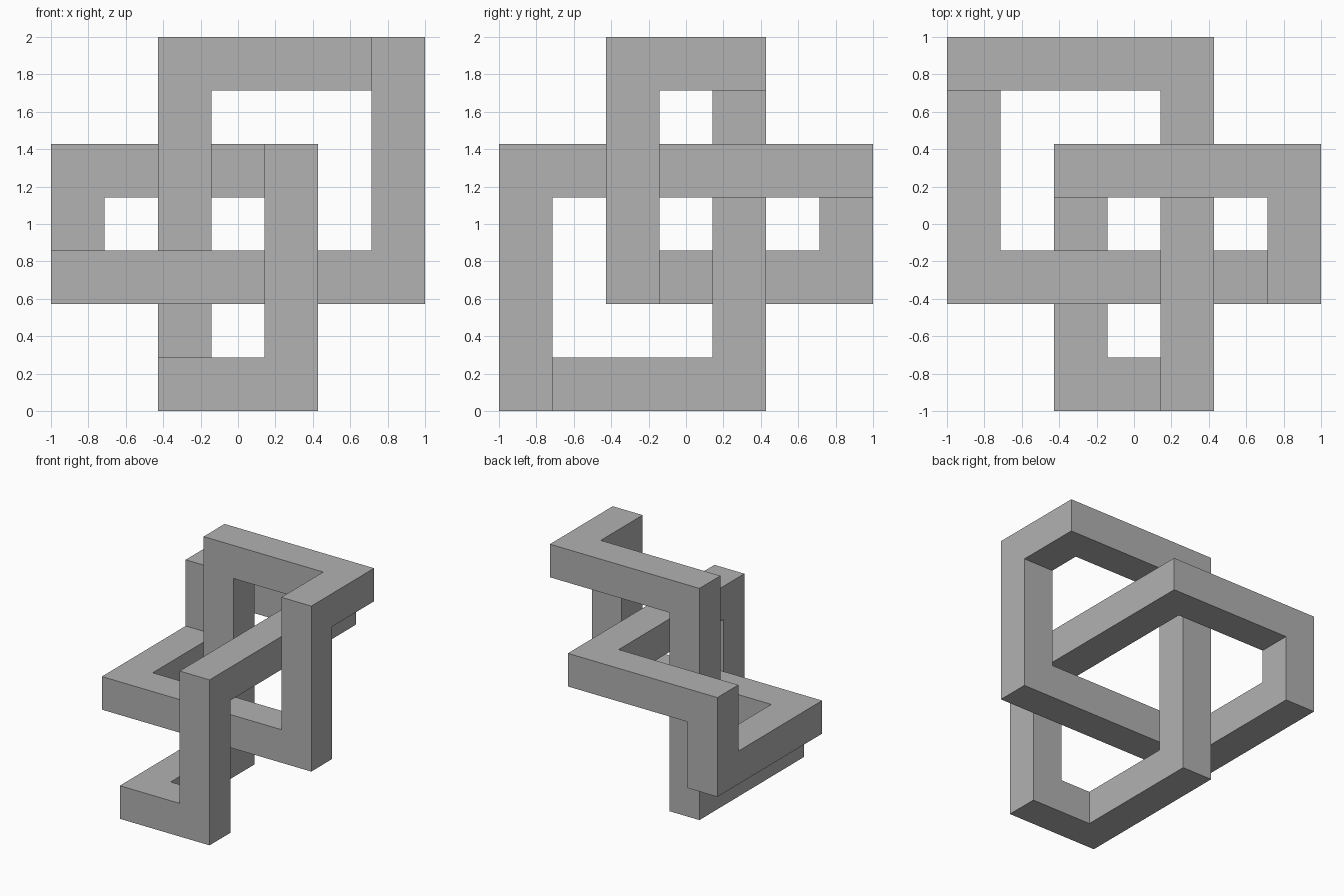
import bpy
import bmesh
from mathutils import Vector

# Remove the default cube
cube = bpy.data.objects.get("Cube")
if cube:
    bpy.data.objects.remove(cube, do_unlink=True)

BAR = 2 / 7          # bar thickness
STEP = 2 * BAR       # lattice spacing, so gaps equal the bar thickness
H = BAR / 2

# Closed trefoil path over a 4 x 4 x 4 lattice
CORNERS = [
    (1, 2, 3), (3, 2, 3), (3, 1, 3), (3, 1, 1),
    (0, 1, 1), (0, 3, 1), (0, 3, 2), (2, 3, 2),
    (2, 0, 2), (2, 0, 0), (1, 0, 0), (1, 2, 0),
]
path = [Vector((x - 1.5, y - 1.5, z)) * STEP + Vector((0, 0, H)) for x, y, z in CORNERS]
n = len(path)
dirs = [(path[(i + 1) % n] - path[i]).normalized() for i in range(n)]


def mitre_ring(bm, corner, along, mitre_normal):
    """Square section of a bar running along a direction, cut on the mitre plane."""
    u = Vector((along.y, along.z, along.x))
    v = along.cross(u)
    ring = []
    for a, b in ((-1, -1), (1, -1), (1, 1), (-1, 1)):
        offset = (u * a + v * b) * H
        offset -= along * (offset.dot(mitre_normal) / along.dot(mitre_normal))
        ring.append(bm.verts.new(corner + offset))
    return ring


# Square bars between mitred corners, welded into one continuous loop
bm = bmesh.new()
for i in range(n):
    j = (i + 1) % n
    start = mitre_ring(bm, path[i], dirs[i], dirs[i - 1] + dirs[i])
    end = mitre_ring(bm, path[j], dirs[i], dirs[i] + dirs[j])
    for k in range(4):
        m = (k + 1) % 4
        bm.faces.new((start[k], start[m], end[m], end[k]))
bmesh.ops.remove_doubles(bm, verts=bm.verts, dist=0.001)
bmesh.ops.recalc_face_normals(bm, faces=bm.faces)

mesh = bpy.data.meshes.new("square_bar_knot")
bm.to_mesh(mesh)
bm.free()
knot = bpy.data.objects.new("square_bar_knot", mesh)
bpy.context.collection.objects.link(knot)

# Plain grey
grey = bpy.data.materials.new("mid grey")
grey.use_nodes = True
color = (0.445, 0.445, 0.445, 1.0)
grey.diffuse_color = color
grey.node_tree.nodes["Principled BSDF"].inputs["Base Color"].default_value = color
mesh.materials.append(grey)
